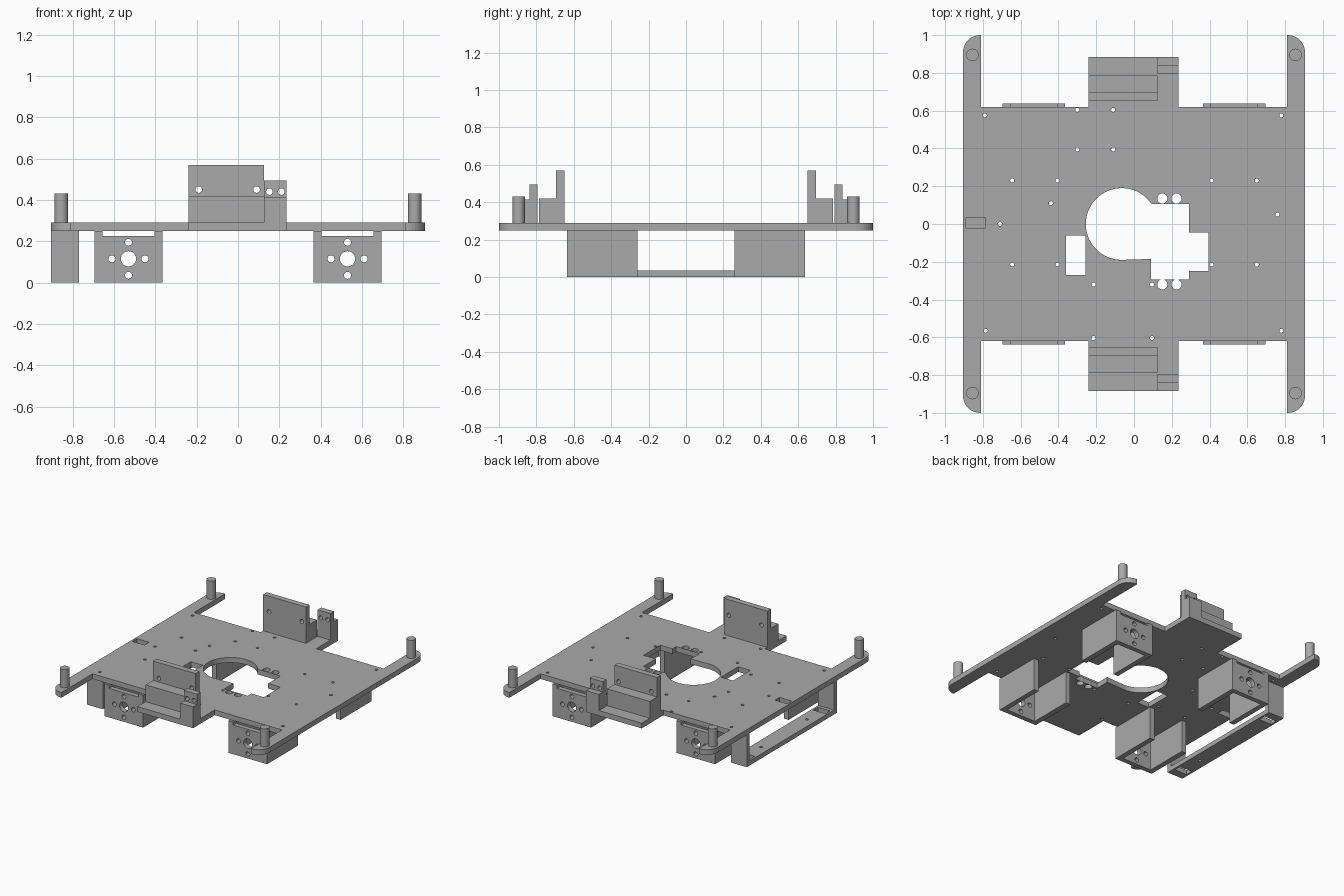
import bpy, bmesh, math
from mathutils import Matrix, Vector

cube = bpy.data.objects.get("Cube")
if cube:
    bpy.data.objects.remove(cube, do_unlink=True)

grey = bpy.data.materials.new("plain_grey")
grey.use_nodes = True
grey.diffuse_color = (0.4, 0.4, 0.4, 1)
grey.node_tree.nodes["Principled BSDF"].inputs["Base Color"].default_value = (0.4, 0.4, 0.4, 1)


def add_object(name, mesh):
    mesh.name = name
    mesh.materials.clear()
    mesh.materials.append(grey)
    obj = bpy.data.objects.new(name, mesh)
    bpy.context.collection.objects.link(obj)
    return obj


def arc(cx, cy, r, start, end, steps):
    angles = [math.radians(start + (end - start) * i / steps) for i in range(steps + 1)]
    return [(cx + r * math.cos(a), cy + r * math.sin(a)) for a in angles]


def circle(cx, cy, r, sides=24):
    return arc(cx, cy, r, 0, 360, sides)[:-1]


def rect(x0, x1, y0, y1):
    return [(x0, y0), (x1, y0), (x1, y1), (x0, y1)]


def panel(name, loops, low, high, upright=False):
    """Extrude an outline with holes along z, or along y when upright."""
    curve = bpy.data.curves.new(name, "CURVE")
    curve.dimensions = "2D"
    curve.fill_mode = "BOTH"
    curve.extrude = (high - low) / 2
    for loop in loops:
        spline = curve.splines.new("POLY")
        spline.points.add(len(loop) - 1)
        for point, (x, y) in zip(spline.points, loop):
            point.co = (x, y, 0, 1)
        spline.use_cyclic_u = True
    temp = bpy.data.objects.new(name + "_outline", curve)
    bpy.context.collection.objects.link(temp)
    graph = bpy.context.evaluated_depsgraph_get()
    mesh = bpy.data.meshes.new_from_object(temp.evaluated_get(graph))
    bpy.data.objects.remove(temp, do_unlink=True)
    bpy.data.curves.remove(curve)
    mid = (low + high) / 2
    if upright:
        mesh.transform(Matrix.Translation((0, mid, 0)) @ Matrix.Rotation(math.pi / 2, 4, "X"))
    else:
        mesh.transform(Matrix.Translation((0, 0, mid)))
    bm = bmesh.new()
    bm.from_mesh(mesh)
    bmesh.ops.remove_doubles(bm, verts=bm.verts, dist=0.0001)
    bmesh.ops.recalc_face_normals(bm, faces=bm.faces)
    for face in bm.faces:
        face.smooth = False
    bm.to_mesh(mesh)
    bm.free()
    return add_object(name, mesh)


def box(name, x0, x1, y0, y1, z0, z1):
    return panel(name, [rect(min(x0, x1), max(x0, x1), min(y0, y1), max(y0, y1))], z0, z1)


BOTTOM, TOP = 0.25, 0.29

# Base plate: one quadrant's rail end, then the tabs, walked around the outline
rail_end = [(0.81, 0.62), (0.81, 1.0)] + arc(0.815, 0.91, 0.09, 90, 0, 10)
back_half = ([(-x, y) for x, y in reversed(rail_end)]
             + [(-0.24, 0.62), (-0.24, 0.885), (0.235, 0.885), (0.235, 0.62)]
             + rail_end)
outline = back_half + [(x, -y) for x, y in reversed(back_half)]

# Round opening joined to a stepped opening
opening = arc(-0.065, 0, 0.19, 34, 270, 40) + [
    (0.09, -0.185), (0.09, -0.295), (0.29, -0.295), (0.29, -0.25), (0.395, -0.25),
    (0.395, -0.045), (0.29, -0.045), (0.29, 0.105)]
holes = [opening, rect(-0.36, -0.258, -0.27, -0.06), rect(-0.89, -0.785, -0.02, 0.035)]
holes += [circle(x, y, 0.027, 16) for x in (0.15, 0.225) for y in (0.135, -0.32)]

# Screw holes
spots = [(x, y) for x in (-0.645, -0.405, 0.41, 0.65) for y in (0.23, -0.215)]
spots += [(x, y) for x in (-0.30, -0.11) for y in (0.604, 0.395)]
spots += [(x, y) for x in (-0.215, 0.095) for y in (-0.604, -0.32)]
spots += [(-0.79, 0.575), (0.78, 0.575), (-0.785, -0.565), (0.78, -0.565),
          (-0.44, 0.11), (0.76, 0.05), (-0.71, 0)]
holes += [circle(x, y, 0.011, 12) for x, y in spots]
panel("base_plate", [outline] + holes, BOTTOM, TOP)

# Corner pins
for sx in (-1, 1):
    for sy in (-1, 1):
        pin = panel("corner_pin", [circle(sx * 0.855, sy * 0.895, 0.033, 32)], TOP, 0.43)
        bpy.ops.object.select_all(action="DESELECT")
        pin.select_set(True)
        bpy.context.view_layer.objects.active = pin
        bpy.ops.object.shade_smooth_by_angle(angle=math.radians(30))

# Motor brackets: a drilled, notched face and two side walls
for sx in (-1, 1):
    for sy in (-1, 1):
        c, z = sx * 0.53, 0.115
        face = [(c - 0.165, 0), (c + 0.165, 0), (c + 0.165, BOTTOM), (c + 0.125, BOTTOM),
                (c + 0.125, 0.225), (c - 0.125, 0.225), (c - 0.125, BOTTOM), (c - 0.165, BOTTOM)]
        drilled = [circle(c, z, 0.037)]
        drilled += [circle(c + dx, z + dz, 0.017, 16)
                    for dx, dz in ((0.08, 0), (-0.08, 0), (0, 0.08), (0, -0.08))]
        ends = sorted((sy * 0.6, sy * 0.637))
        panel("motor_bracket_face", [face] + drilled, *ends, upright=True)
        for side in (-1, 1):
            box("motor_bracket_wall", c + side * 0.125, c + side * 0.165,
                sy * 0.26, sy * 0.6, 0, BOTTOM)

# Sensor mounts on the front and back tabs
for sy in (-1, 1):
    big = [rect(-0.24, 0.125, TOP, 0.57), circle(-0.19, 0.45, 0.016, 16), circle(0.09, 0.45, 0.016, 16)]
    panel("mount_wall", big, *sorted((sy * 0.65, sy * 0.695)), upright=True)
    box("mount_step", -0.24, 0.125, sy * 0.695, sy * 0.785, TOP, 0.42)
    small = [rect(0.125, 0.235, TOP, 0.495), circle(0.152, 0.44, 0.016, 16), circle(0.21, 0.44, 0.016, 16)]
    panel("small_mount_wall", small, *sorted((sy * 0.793, sy * 0.838)), upright=True)
    box("small_mount_step", 0.125, 0.235, sy * 0.838, sy * 0.885, TOP, 0.415)

# Hanging side bar with slots near its ends
bar = [rect(-0.905, -0.77, -0.55, 0.55)]
for sy in (-1, 1):
    bar += [rect(-0.89, -0.785, sy * 0.46 - 0.028, sy * 0.46 + 0.028),
            circle(-0.837, sy * 0.28, 0.011, 12)]
    box("side_bar_leg", -0.905, -0.77, sy * 0.515, sy * 0.55, 0.035, BOTTOM)
panel("side_bar", bar, 0, 0.035)
